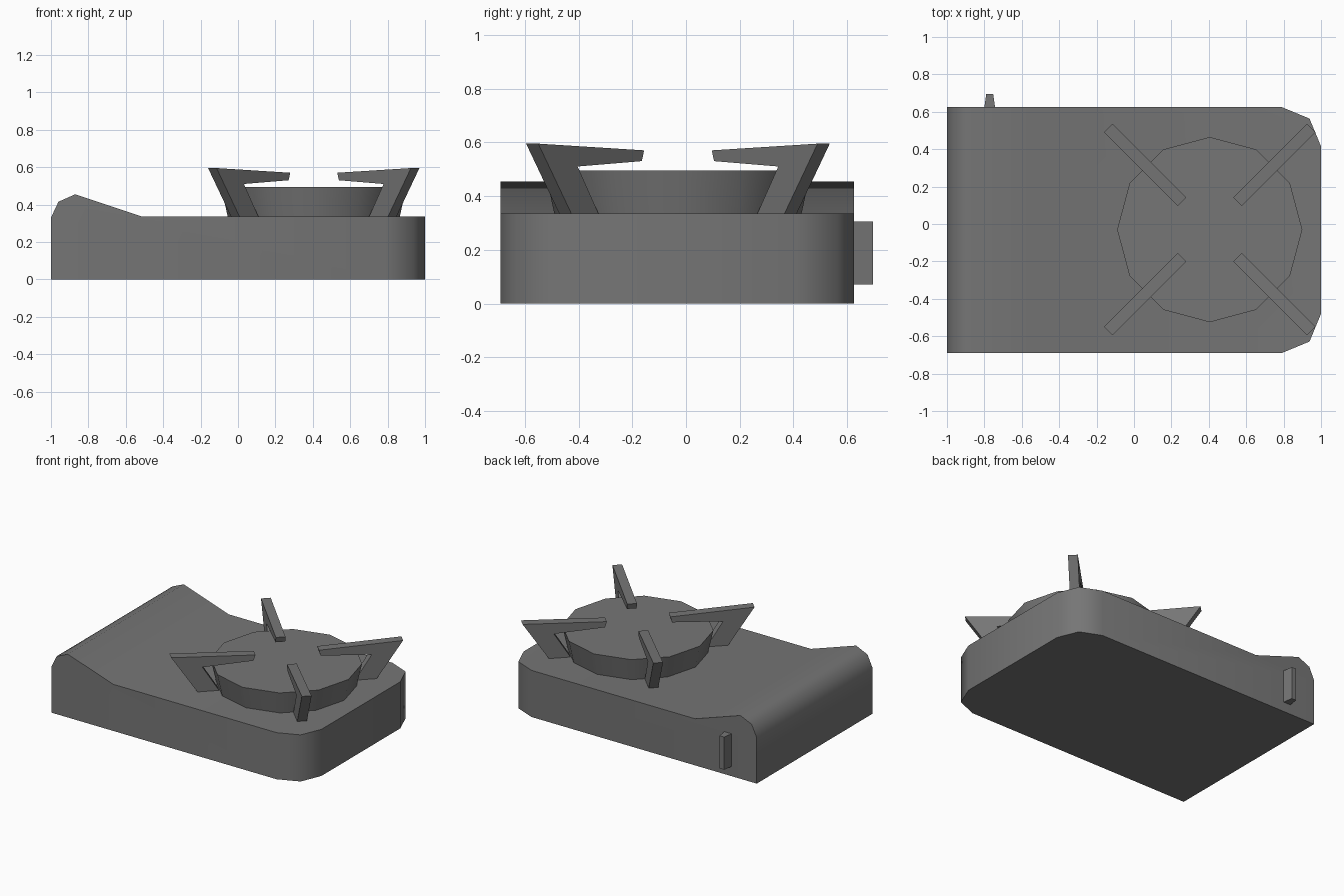
import bpy, bmesh, math
from mathutils import Matrix, Vector

default = bpy.data.objects.get("Cube")
if default:
    bpy.data.objects.remove(default, do_unlink=True)

grey = bpy.data.materials.new("dark_grey_metal")
grey.use_nodes = True
colour = (0.18, 0.18, 0.18, 1)
grey.diffuse_color = colour
grey.node_tree.nodes["Principled BSDF"].inputs["Base Color"].default_value = colour


def finish(name, bm):
    bmesh.ops.recalc_face_normals(bm, faces=bm.faces[:])
    mesh = bpy.data.meshes.new(name)
    bm.to_mesh(mesh)
    bm.free()
    mesh.materials.append(grey)
    obj = bpy.data.objects.new(name, mesh)
    bpy.context.collection.objects.link(obj)
    bpy.ops.object.select_all(action="DESELECT")
    obj.select_set(True)
    bpy.context.view_layer.objects.active = obj
    bpy.ops.object.shade_smooth_by_angle(angle=math.radians(45))


def extrude_profile(points, y0, y1):
    """Extrude an (x, z) outline along y."""
    bm = bmesh.new()
    face = bm.faces.new([bm.verts.new((x, y0, z)) for x, z in points])
    # Keep the starting face so the solid is closed at both ends
    result = bmesh.ops.extrude_face_region(bm, geom=[face], use_keep_orig=True)
    moved = [v for v in result["geom"] if isinstance(v, bmesh.types.BMVert)]
    bmesh.ops.translate(bm, verts=moved, vec=(0, y1 - y0, 0))
    return bm


# Body with raised control ridge and two rounded corners at the burner end
FRONT, BACK, DECK = -0.69, 0.625, 0.335
bm = extrude_profile([(-1, 0), (-1, 0.33), (-0.96, 0.415), (-0.87, 0.455),
                      (-0.51, DECK), (1, DECK), (1, 0)], FRONT, BACK)
corners = [e for e in bm.edges
           if all(v.co.x > 0.99 for v in e.verts)
           and abs(e.verts[0].co.z - e.verts[1].co.z) > 0.1]
bmesh.ops.bevel(bm, geom=corners, offset=0.21, segments=2, profile=0.5,
                affect="EDGES")
finish("stove_body", bm)

# Tapered twelve-sided burner
centre = Vector((0.405, -0.03, 0))
top = 0.495
bm = bmesh.new()
bmesh.ops.create_cone(bm, cap_ends=True, segments=12, radius1=0.46,
                      radius2=0.495, depth=top - DECK,
                      matrix=Matrix.Translation(centre + Vector((0, 0, (top + DECK) / 2))))
finish("burner", bm)

# Four pot supports around the burner
support = [(0.767, 0.595), (0.21, 0.57), (0.222, 0.53),
           (0.56, 0.51), (0.45, DECK), (0.593, DECK)]
for i, name in enumerate(("back_left", "back_right", "front_right", "front_left")):
    bm = extrude_profile(support, -0.032, 0.032)
    turn = Matrix.Rotation(math.radians(45 + 90 * i), 4, "Z")
    bm.transform(Matrix.Translation(centre) @ turn)
    finish("pot_support_" + name, bm)

# Tapered lever on the back
bm = extrude_profile([(-0.80, 0.07), (-0.80, 0.305), (-0.743, 0.305),
                      (-0.743, 0.07)], BACK, 0.695)
for v in bm.verts:
    if v.co.y > 0.66:
        v.co.x += 0.01 if v.co.x < -0.77 else -0.01
finish("back_lever", bm)
